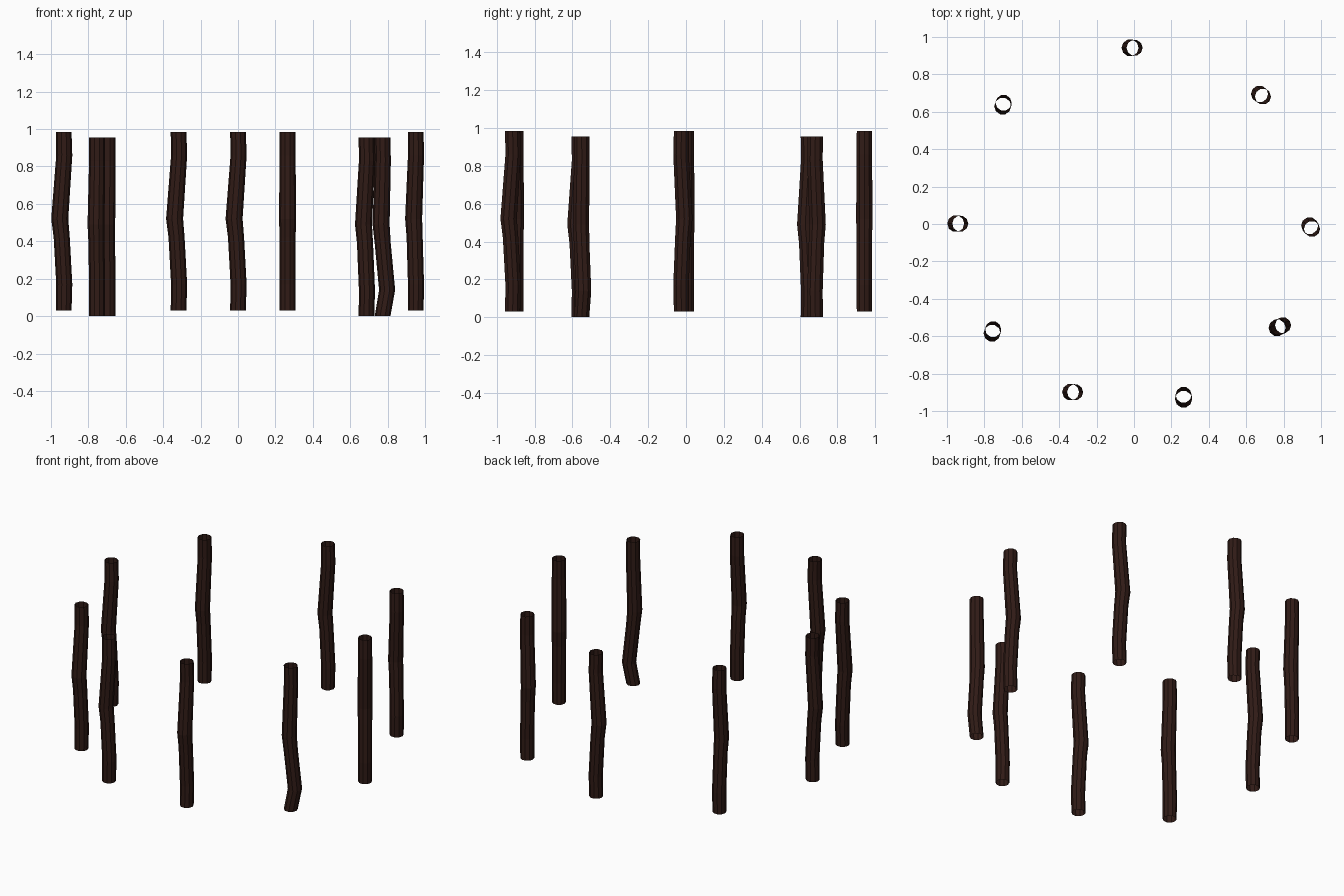
import bpy, bmesh, math

if "Cube" in bpy.data.objects:
    bpy.data.objects.remove(bpy.data.objects["Cube"])

SIDES = 10
bark = bpy.data.materials.new("dark_bark")
bark.diffuse_color = (0.03, 0.011, 0.008, 1)
bark.use_nodes = True
bark.node_tree.nodes["Principled BSDF"].inputs["Base Color"].default_value = bark.diffuse_color

# Post rings: height, share of the mid bulge, share of the low kick, radius
RINGS = [(0.0, 0, 0, 0.042), (0.14, -0.15, 1, 0.043), (0.39, 0.5, 0.2, 0.043),
         (0.49, 1, 0, 0.0455), (0.83, -0.15, 0, 0.043), (0.955, 0, 0, 0.042)]


def crooked_post(name, x, y, z, bulge, kick=(0, 0)):
    """Open-ended log that leans to one side halfway up."""
    bm = bmesh.new()
    rows = []
    for h, b, k, r in RINGS:
        cx = b * bulge[0] + k * kick[0]
        cy = b * bulge[1] + k * kick[1]
        rows.append([bm.verts.new((cx + r * math.cos(a), cy + r * math.sin(a), h))
                     for a in (math.tau * i / SIDES for i in range(SIDES))])
    for low, high in zip(rows, rows[1:]):
        for i in range(SIDES):
            j = (i + 1) % SIDES
            bm.faces.new((low[i], low[j], high[j], high[i]))
    mesh = bpy.data.meshes.new(name)
    bm.to_mesh(mesh)
    bm.free()
    mesh.materials.append(bark)
    ob = bpy.data.objects.new(name, mesh)
    ob.location = (x, y, z)
    bpy.context.collection.objects.link(ob)


# Ring of nine posts: x, y, base height, bulge, optional kick near the foot
POSTS = [
    (0.0, 0.942, 0.03, (-0.021, 0)),
    (0.687, 0.683, 0.0, (-0.016, 0.012)),
    (0.950, -0.024, 0.03, (-0.011, 0.015)),
    (0.773, -0.551, 0.0, (-0.008, -0.004), (0.023, 0.009)),
    (0.265, -0.916, 0.03, (0, -0.021)),
    (-0.318, -0.899, 0.03, (-0.021, 0)),
    (-0.754, -0.565, 0.0, (-0.005, -0.019)),
    (-0.698, 0.646, 0.0, (-0.004, -0.016)),
    (-0.932, 0.002, 0.03, (-0.021, 0)),
]
for n, post in enumerate(POSTS, 1):
    crooked_post(f"fence_post_{n}", *post)
